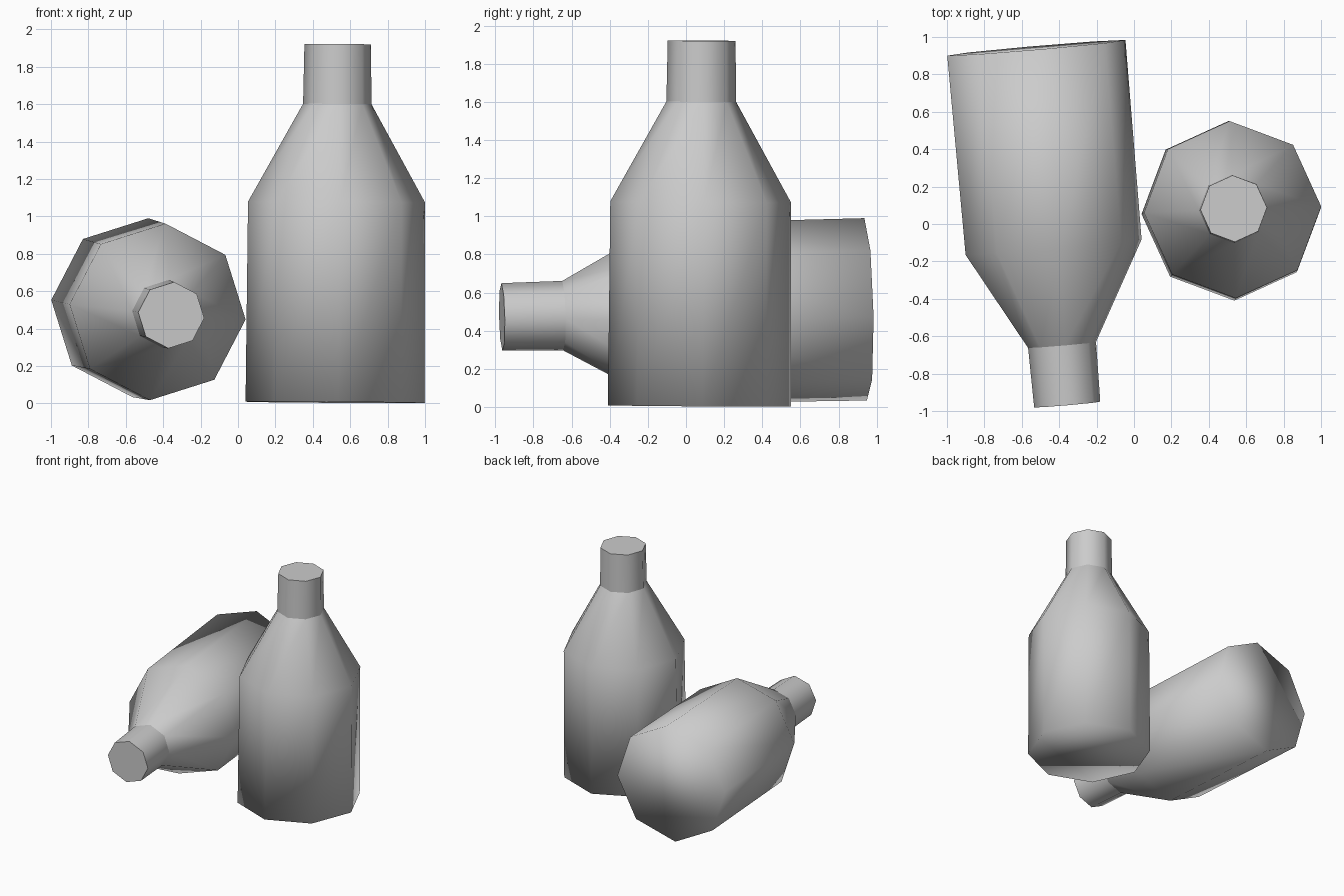
import bpy, bmesh
from math import radians, cos, sin, pi
from mathutils import Vector, Matrix

cube = bpy.data.objects.get("Cube")
if cube:
    bpy.data.objects.remove(cube, do_unlink=True)

SIDES = 8
# (radius, height along the axis, crease around this ring)
PROFILE = [
    (0.48, 0.0, False),    # base
    (0.474, 1.07, False),  # top of the body
    (0.183, 1.595, True),  # foot of the neck
    (0.178, 1.915, True),  # mouth
]

grey = bpy.data.materials.new("plain grey")
grey.use_nodes = True
colour = (0.6, 0.6, 0.6, 1)
grey.diffuse_color = colour
grey.node_tree.nodes["Principled BSDF"].inputs["Base Color"].default_value = colour


def make_bottle(name, base, mouth, spin):
    """Eight-sided bottle whose axis runs from base to mouth."""
    bm = bmesh.new()
    rings = []
    for radius, height, crease in PROFILE:
        rings.append([
            bm.verts.new((radius * cos(2 * pi * i / SIDES),
                          radius * sin(2 * pi * i / SIDES), height))
            for i in range(SIDES)])
    for low, high in zip(rings, rings[1:]):
        for i in range(SIDES):
            j = (i + 1) % SIDES
            bm.faces.new((low[i], low[j], high[j], high[i]))
    bm.faces.new(rings[0][::-1])
    bm.faces.new(rings[-1])
    for face in bm.faces:
        face.smooth = True
    # Rounded shading on the body and base, crisp rings on the neck
    for ring, (radius, height, crease) in zip(rings, PROFILE):
        for i in range(SIDES):
            bm.edges.get((ring[i], ring[(i + 1) % SIDES])).smooth = not crease

    mesh = bpy.data.meshes.new(name)
    bm.to_mesh(mesh)
    bm.free()
    mesh.materials.append(grey)
    bottle = bpy.data.objects.new(name, mesh)
    bpy.context.collection.objects.link(bottle)
    axis = Vector(mouth) - Vector(base)
    turn = Vector((0, 0, 1)).rotation_difference(axis).to_matrix().to_4x4()
    bottle.matrix_world = (Matrix.Translation(base) @ turn
                           @ Matrix.Rotation(radians(spin), 4, "Z"))
    return bottle


make_bottle("standing_bottle", (0.52, 0.07, 0.006), (0.533, 0.082, 1.921), 2)
make_bottle("lying_bottle", (-0.522, 0.942, 0.512), (-0.357, -0.965, 0.472), 0)
